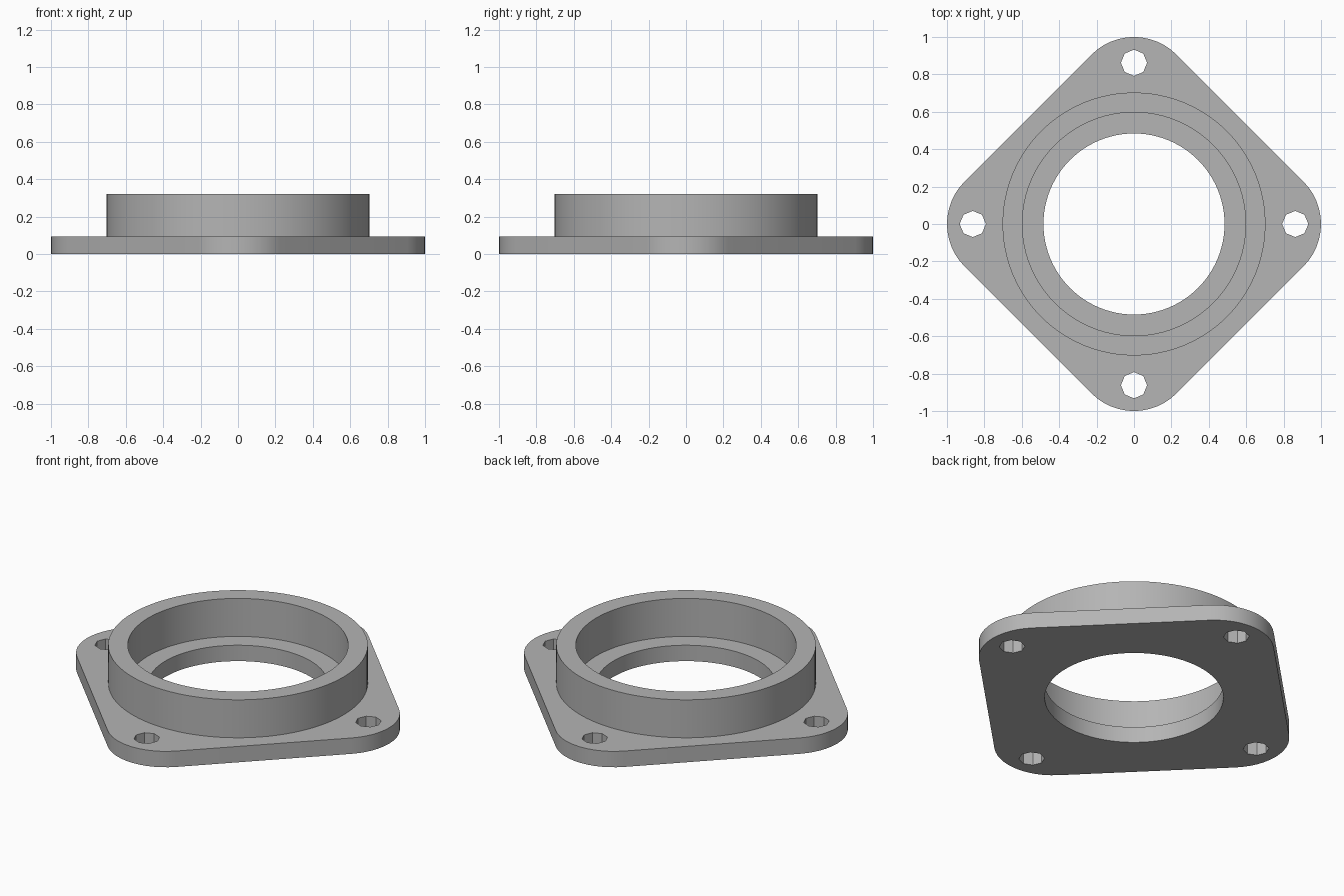
import bpy
import bmesh
from math import cos, sin, pi, radians

cube = bpy.data.objects.get("Cube")
if cube:
    bpy.data.objects.remove(cube, do_unlink=True)

PLATE_TOP, RING_TOP = 0.095, 0.322
BORE, RING_INNER, RING_OUTER = 0.484, 0.597, 0.703
CORNER, BOLT_CIRCLE, BOLT_RADIUS = 0.32, 0.862, 0.07

grey = bpy.data.materials.new("grey metal")
grey.use_nodes = True
colour = (0.46, 0.46, 0.46, 1)
grey.diffuse_color = colour
grey.node_tree.nodes["Principled BSDF"].inputs["Base Color"].default_value = colour


def arc(cx, cy, radius, start, end, steps):
    """Points along an arc, without the end point."""
    return [(cx + radius * cos(start + (end - start) * i / steps),
             cy + radius * sin(start + (end - start) * i / steps)) for i in range(steps)]


def circle(cx, cy, radius, sides):
    return arc(cx, cy, radius, 0, 2 * pi, sides)


def extruded(name, loops, bottom, top):
    """Solid made from an outline and its holes, raised from bottom to top."""
    bm = bmesh.new()
    for loop in loops:
        verts = [bm.verts.new((x, y, bottom)) for x, y in loop]
        for a, b in zip(verts, verts[1:] + verts[:1]):
            bm.edges.new((a, b))
    bmesh.ops.triangle_fill(bm, edges=bm.edges[:], use_beauty=True)
    base = bm.faces[:]
    raised = bmesh.ops.extrude_face_region(bm, geom=base, use_keep_orig=True)["geom"]
    bmesh.ops.translate(bm, vec=(0, 0, top - bottom),
                        verts=[g for g in raised if isinstance(g, bmesh.types.BMVert)])
    bmesh.ops.recalc_face_normals(bm, faces=bm.faces[:])
    mesh = bpy.data.meshes.new(name)
    bm.to_mesh(mesh)
    bm.free()
    mesh.materials.append(grey)
    obj = bpy.data.objects.new(name, mesh)
    bpy.context.collection.objects.link(obj)
    bpy.ops.object.select_all(action="DESELECT")
    obj.select_set(True)
    bpy.context.view_layer.objects.active = obj
    bpy.ops.object.shade_smooth_by_angle(angle=radians(30))
    return obj


# Diamond flange plate with rounded corners, a bore and four bolt holes
outline, bolt_holes = [], []
for k in range(4):
    turn = k * pi / 2
    reach = 1 - CORNER
    steps = 12
    outline += arc(reach * cos(turn), reach * sin(turn), CORNER,
                   turn - pi / 4, turn + pi / 4, steps)
    outline.append((reach * cos(turn) + CORNER * cos(turn + pi / 4),
                    reach * sin(turn) + CORNER * sin(turn + pi / 4)))
    bolt_holes.append(circle(BOLT_CIRCLE * cos(turn), BOLT_CIRCLE * sin(turn), BOLT_RADIUS, 8))
extruded("flange_plate", [outline, circle(0, 0, BORE, 96)] + bolt_holes, 0, PLATE_TOP)

# Raised collar standing on the plate, leaving a ledge around the bore
extruded("collar_ring", [circle(0, 0, RING_OUTER, 96), circle(0, 0, RING_INNER, 96)],
         PLATE_TOP, RING_TOP)
